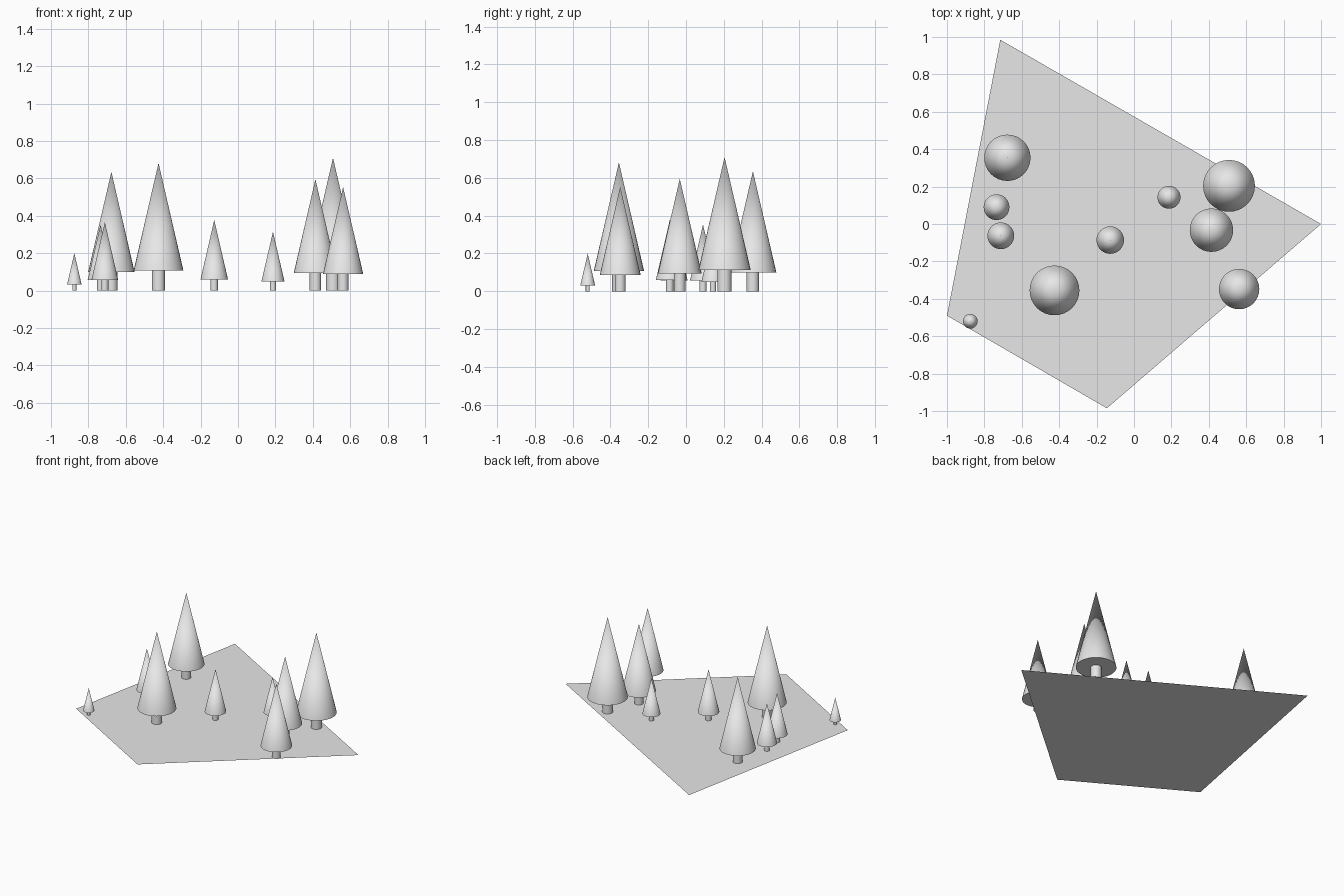
import bpy
import math

cube = bpy.data.objects.get("Cube")
if cube:
    bpy.data.objects.remove(cube, do_unlink=True)

grey = bpy.data.materials.new("light grey")
grey.use_nodes = True
grey.diffuse_color = (0.8, 0.8, 0.8, 1)
grey.node_tree.nodes["Principled BSDF"].inputs["Base Color"].default_value = (0.8, 0.8, 0.8, 1)

SIDES = 32
CROWN_BASE, CROWN_RADIUS, TRUNK_RADIUS = 0.158, 0.195, 0.052  # per unit of tree height


def tapered(name, x, y, bottom, top, r1, r2):
    """Smooth round part standing between two heights."""
    bpy.ops.mesh.primitive_cone_add(vertices=SIDES, radius1=r1, radius2=r2, depth=top - bottom,
                                    location=(x, y, (bottom + top) / 2))
    part = bpy.context.object
    part.name = name
    part.data.materials.append(grey)
    bpy.ops.object.shade_smooth_by_angle(angle=math.radians(40))


def tree(index, x, y, height):
    base = CROWN_BASE * height
    trunk = TRUNK_RADIUS * height
    tapered(f"trunk_{index}", x, y, 0, base, trunk, trunk)
    tapered(f"crown_{index}", x, y, base, height, CROWN_RADIUS * height, 0)


# Ground: one flat four-cornered sheet
mesh = bpy.data.meshes.new("ground")
corners = [(-1, -0.49, 0), (-0.145, -0.985, 0), (1, 0, 0), (-0.715, 0.985, 0)]
mesh.from_pydata(corners, [], [range(4)])
mesh.materials.append(grey)
bpy.context.collection.objects.link(bpy.data.objects.new("ground", mesh))

# Trees: x, y, height
trees = [
    (-0.677, 0.354, 0.635), (-0.735, 0.09, 0.353), (-0.712, -0.063, 0.366),
    (-0.875, -0.52, 0.2), (-0.425, -0.355, 0.682), (-0.127, -0.086, 0.377),
    (0.187, 0.143, 0.315), (0.508, 0.204, 0.71), (0.414, -0.033, 0.595),
    (0.562, -0.348, 0.553),
]
for number, spec in enumerate(trees, 1):
    tree(number, *spec)
